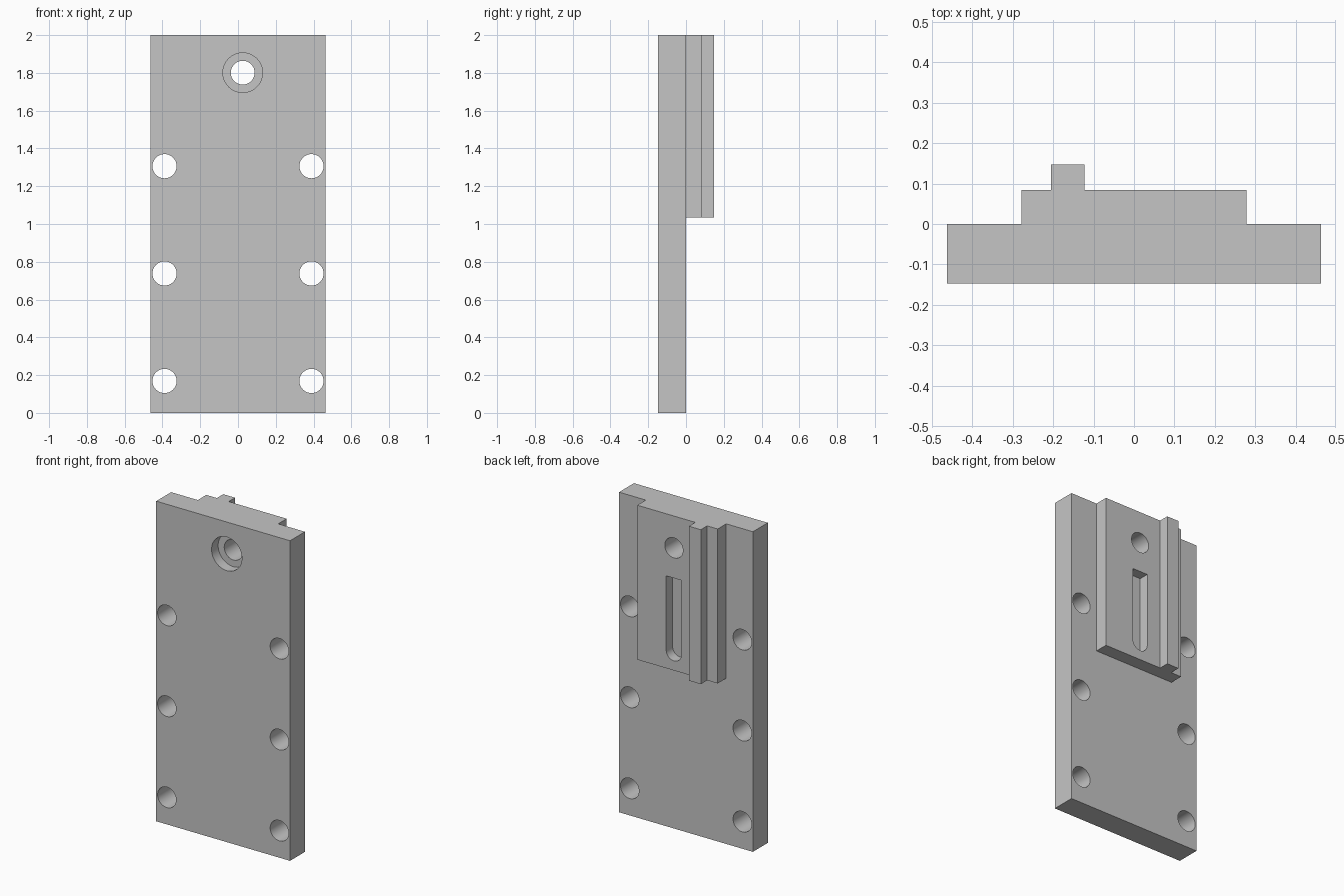
import bpy
import bmesh
from math import cos, sin, pi, radians

cube = bpy.data.objects.get("Cube")
if cube:
    bpy.data.objects.remove(cube, do_unlink=True)

# Single light grey material
grey = bpy.data.materials.new("light_grey")
grey.use_nodes = True
colour = (0.56, 0.56, 0.56, 1)
grey.diffuse_color = colour
grey.node_tree.nodes["Principled BSDF"].inputs["Base Color"].default_value = colour


def prism(name, points, offset):
    """Extrude a closed outline of 3D points along an offset."""
    bm = bmesh.new()
    face = bm.faces.new([bm.verts.new(p) for p in points])
    ext = bmesh.ops.extrude_face_region(bm, geom=[face])
    moved = [v for v in ext["geom"] if isinstance(v, bmesh.types.BMVert)]
    bmesh.ops.translate(bm, verts=moved, vec=offset)
    bmesh.ops.recalc_face_normals(bm, faces=bm.faces)
    mesh = bpy.data.meshes.new(name)
    bm.to_mesh(mesh)
    bm.free()
    mesh.materials.append(grey)
    obj = bpy.data.objects.new(name, mesh)
    bpy.context.collection.objects.link(obj)
    return obj


def arc(x, z, radius, start, end, steps):
    angles = [start + (end - start) * i / steps for i in range(steps + 1)]
    return [(x + radius * cos(a), z + radius * sin(a)) for a in angles]


def cutter(name, outline, y0, y1):
    obj = prism(name, [(x, y0, z) for x, z in outline], (0, y1 - y0, 0))
    obj.hide_render = True
    return obj


def drill(name, x, z, radius, y0, y1):
    return cutter(name, arc(x, z, radius, 0, 2 * pi, 48)[:-1], y0, y1)


def combine(target, other, operation):
    mod = target.modifiers.new(operation.lower(), "BOOLEAN")
    mod.operation = operation
    mod.solver = "EXACT"
    mod.object = other
    bpy.context.view_layer.objects.active = target
    bpy.ops.object.modifier_apply(modifier=mod.name)
    bpy.data.objects.remove(other, do_unlink=True)


# Main plate and raised block with guide rib
W, FRONT, STEP, RIB = 0.4625, -0.147, 0.084, 0.147
B, R0, R1, LOW, TOP = 0.278, -0.205, -0.123, 1.035, 2.0
plate = prism("mounting_plate",
              [(-W, FRONT, 0), (W, FRONT, 0), (W, 0, 0), (-W, 0, 0)], (0, 0, TOP))
section = [(-B, -0.05), (B, -0.05), (B, STEP), (R1, STEP), (R1, RIB),
           (R0, RIB), (R0, STEP), (-B, STEP)]
block = prism("raised_block", [(x, y, LOW) for x, y in section], (0, 0, TOP - LOW))
combine(plate, block, "UNION")

# Edge bolt holes
for x in (-0.389, 0.389):
    for z in (0.169, 0.738, 1.306):
        combine(plate, drill("bolt_hole", x, z, 0.064, -0.3, 0.3), "DIFFERENCE")

# Top hole with front counterbore
HX, HZ = 0.025, 1.801
combine(plate, drill("top_hole", HX, HZ, 0.063, -0.3, 0.3), "DIFFERENCE")
combine(plate, drill("counterbore", HX, HZ, 0.105, -0.3, FRONT + 0.065), "DIFFERENCE")

# Blind slot with square top and rounded bottom
r = 0.053
slot = arc(HX, 1.095 + r, r, pi, 2 * pi, 24) + [(HX + r, 1.612), (HX - r, 1.612)]
combine(plate, cutter("slot", slot, STEP - 0.063, 0.3), "DIFFERENCE")

# Smooth hole walls, keep edges sharp
bpy.ops.object.select_all(action="DESELECT")
plate.select_set(True)
bpy.context.view_layer.objects.active = plate
bpy.ops.object.shade_smooth_by_angle(angle=radians(30))
